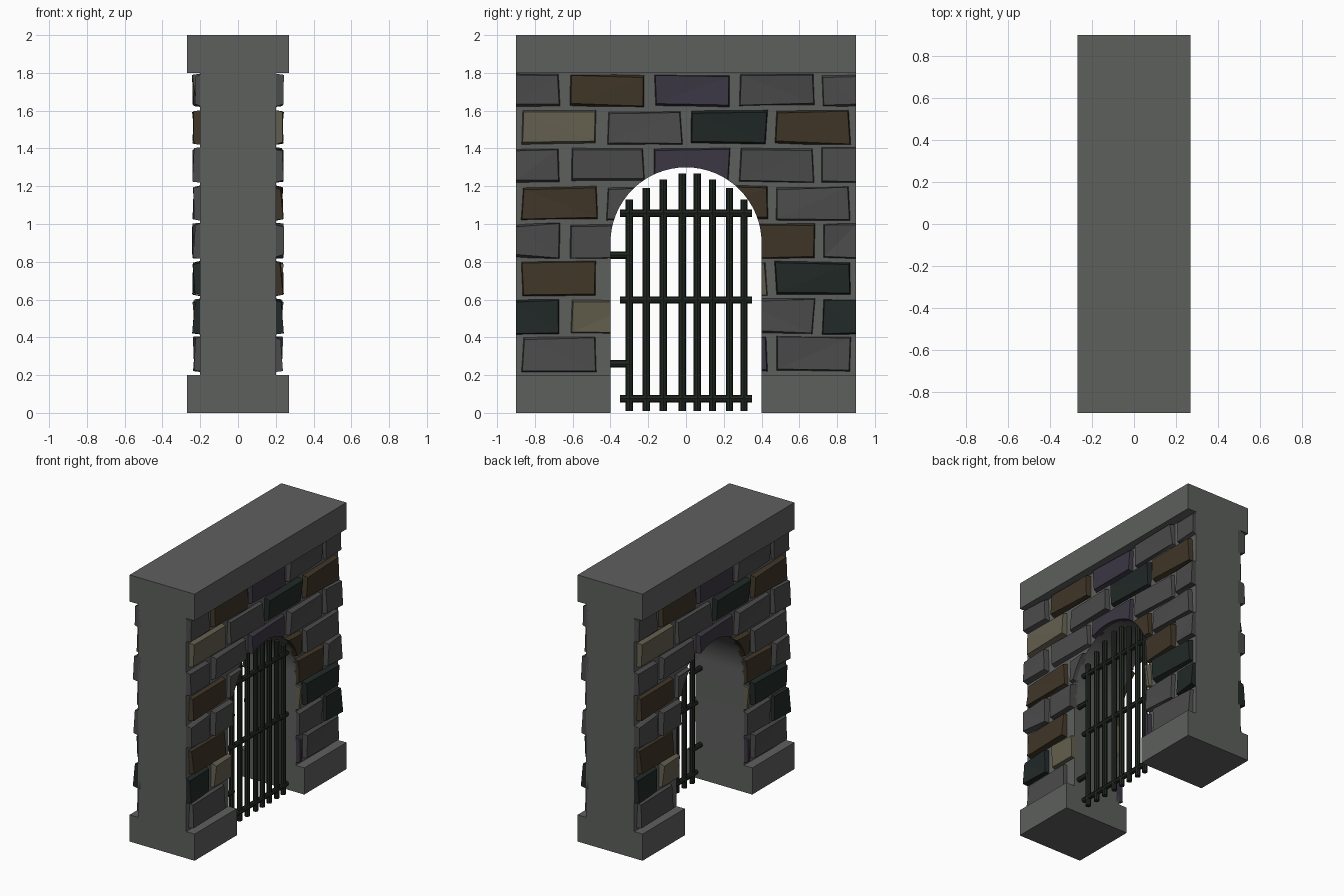
import bpy, bmesh, math, random
from mathutils import Vector

if "Cube" in bpy.data.objects:
    bpy.data.objects.remove(bpy.data.objects["Cube"])

random.seed(4)


def material(name, rgb):
    m = bpy.data.materials.new(name)
    m.diffuse_color = (*rgb, 1)
    m.use_nodes = True
    m.node_tree.nodes["Principled BSDF"].inputs["Base Color"].default_value = m.diffuse_color
    return m


STONE = material("stone", (0.11, 0.115, 0.11))
IRON = material("iron", (0.014, 0.019, 0.014))
BRICK = {
    "g": ("grey", material("grey_brick", (0.07, 0.07, 0.07))),
    "b": ("brown", material("brown_brick", (0.05, 0.036, 0.02))),
    "t": ("tan", material("tan_brick", (0.125, 0.115, 0.077))),
    "v": ("violet", material("violet_brick", (0.045, 0.038, 0.057))),
    "d": ("dark", material("dark_brick", (0.015, 0.022, 0.02))),
}


def add_object(name, bm, mat=None):
    bmesh.ops.recalc_face_normals(bm, faces=bm.faces)
    me = bpy.data.meshes.new(name)
    bm.to_mesh(me)
    bm.free()
    ob = bpy.data.objects.new(name, me)
    bpy.context.collection.objects.link(ob)
    if mat:
        me.materials.append(mat)
    return ob


def hexa(bm, pts):
    """Box from 8 corners: first four are one end, last four the other."""
    v = [bm.verts.new(p) for p in pts]
    for f in ((0, 1, 2, 3), (7, 6, 5, 4), (0, 4, 5, 1),
              (1, 5, 6, 2), (2, 6, 7, 3), (3, 7, 4, 0)):
        bm.faces.new([v[i] for i in f])


def box(name, x, y, z, mat):
    bm = bmesh.new()
    hexa(bm, [(px, py, pz) for px in x
              for py, pz in ((y[0], z[0]), (y[1], z[0]), (y[1], z[1]), (y[0], z[1]))])
    return add_object(name, bm, mat)


def prism(name, outline, half, mat=None):
    """Extrude a (y, z) outline along x."""
    bm = bmesh.new()
    face = bm.faces.new([bm.verts.new((-half, y, z)) for y, z in outline])
    out = bmesh.ops.extrude_face_region(bm, geom=[face])
    bmesh.ops.translate(bm, vec=(2 * half, 0, 0),
                        verts=[g for g in out["geom"] if isinstance(g, bmesh.types.BMVert)])
    return add_object(name, bm, mat)


def rods(name, segments, radius, sides=8):
    """Straight iron rods between pairs of points."""
    bm = bmesh.new()
    for a, b in segments:
        a, b = Vector(a), Vector(b)
        rot = (b - a).to_track_quat("Z", "Y").to_matrix().to_4x4()
        rot.translation = (a + b) / 2
        bmesh.ops.create_cone(bm, cap_ends=True, segments=sides, radius1=radius,
                              radius2=radius, depth=(b - a).length, matrix=rot)
    return add_object(name, bm, IRON)


# arched wall core, plinths and coping
N = 32
arch = [(0.4 * math.cos(math.pi * i / N), 0.9 + 0.4 * math.sin(math.pi * i / N))
        for i in range(N + 1)]
wall = prism("arched_wall", [(0.4, 0.2)] + arch + [(-0.4, 0.2), (-0.9, 0.2), (-0.9, 1.8),
                                                   (0.9, 1.8), (0.9, 0.2)], 0.2, STONE)
box("left_plinth", (-0.27, 0.27), (-0.9, -0.4), (0, 0.2), STONE)
box("right_plinth", (-0.27, 0.27), (0.4, 0.9), (0, 0.2), STONE)
box("coping", (-0.27, 0.27), (-0.9, 0.9), (1.8, 2.0), STONE)

# helper that trims bricks to the doorway
cutter = prism("doorway_cutter", [(0.4, -0.1)] + arch + [(-0.4, -0.1)], 0.5)
cutter.hide_render = True
cutter.hide_viewport = True

# bricks: two alternating courses, listed from the bottom row up
EVEN = [(-0.87, -0.47), (-0.42, -0.02), (0.03, 0.43), (0.47, 0.87)]
ODD = [(-0.9, -0.67), (-0.61, -0.22), (-0.17, 0.23), (0.28, 0.68), (0.72, 0.9)]
ROWS = ["gbvg", "dtggd", "bgtd", "gggbg", "bgbg", "ggvgg", "tgdb", "gbvgg"]


def jit(a):
    return random.uniform(-a, a)


meshes = {k: bmesh.new() for k in BRICK}
for r, row in enumerate(ROWS):
    z0, z1 = 0.218 + 0.2 * r, 0.404 + 0.2 * r
    if r == 7:
        z1 = 1.795
    for (y0, y1), key in zip(ODD if r % 2 else EVEN, row):
        if y0 < 0.4 and y1 > -0.4 and abs(y0) < 0.43 and abs(y1) <= 0.4 and z1 < 1.2:
            continue
        corners = []
        for y, z in ((y0, z0), (y1, z0), (y1, z1), (y0, z1)):
            edge = abs(y) > 0.89
            corners.append((y if edge else y + jit(0.008), z + jit(0.005), edge))
        back = [(0.18, y, z) for y, z, e in corners]
        yc, zc = (y0 + y1) / 2, (z0 + z1) / 2
        front = [(0.232 + jit(0.011),
                  y if e else y - math.copysign(0.008, y - yc),
                  z - math.copysign(0.012 + jit(0.008), z - zc)) for y, z, e in corners]
        for s in (1, -1):  # the back face is the front turned half way round
            hexa(meshes[key], [(s * x, s * y, z) for x, y, z in back + front])

for key, bm in meshes.items():
    label, mat = BRICK[key]
    bmesh.ops.triangulate(bm, faces=bm.faces)
    ob = add_object(label + "_bricks", bm, mat)
    cut = ob.modifiers.new("doorway", "BOOLEAN")
    cut.operation = "DIFFERENCE"
    cut.solver = "EXACT"
    cut.object = cutter

# iron gate: uprights, rails and hinge pins
GX = 0.16
uprights = [(-0.3, 1.13), (-0.21, 1.19), (-0.12, 1.235), (-0.02, 1.268),
            (0.06, 1.268), (0.14, 1.235), (0.23, 1.19), (0.307, 1.13)]
rods("gate_uprights", [((GX, y, 0.01), (GX, y, z)) for y, z in uprights], 0.019)
rods("gate_rails", [((GX, -0.35, z), (GX, 0.35, z)) for z in (0.075, 0.597, 1.057)], 0.019)
rods("gate_hinges", [((GX, -0.41, z), (GX, -0.29, z)) for z in (0.26, 0.835)], 0.019)

# keep the arch soffit smooth
bpy.ops.object.select_all(action="DESELECT")
wall.select_set(True)
bpy.context.view_layer.objects.active = wall
bpy.ops.object.shade_smooth_by_angle(angle=math.radians(30))
